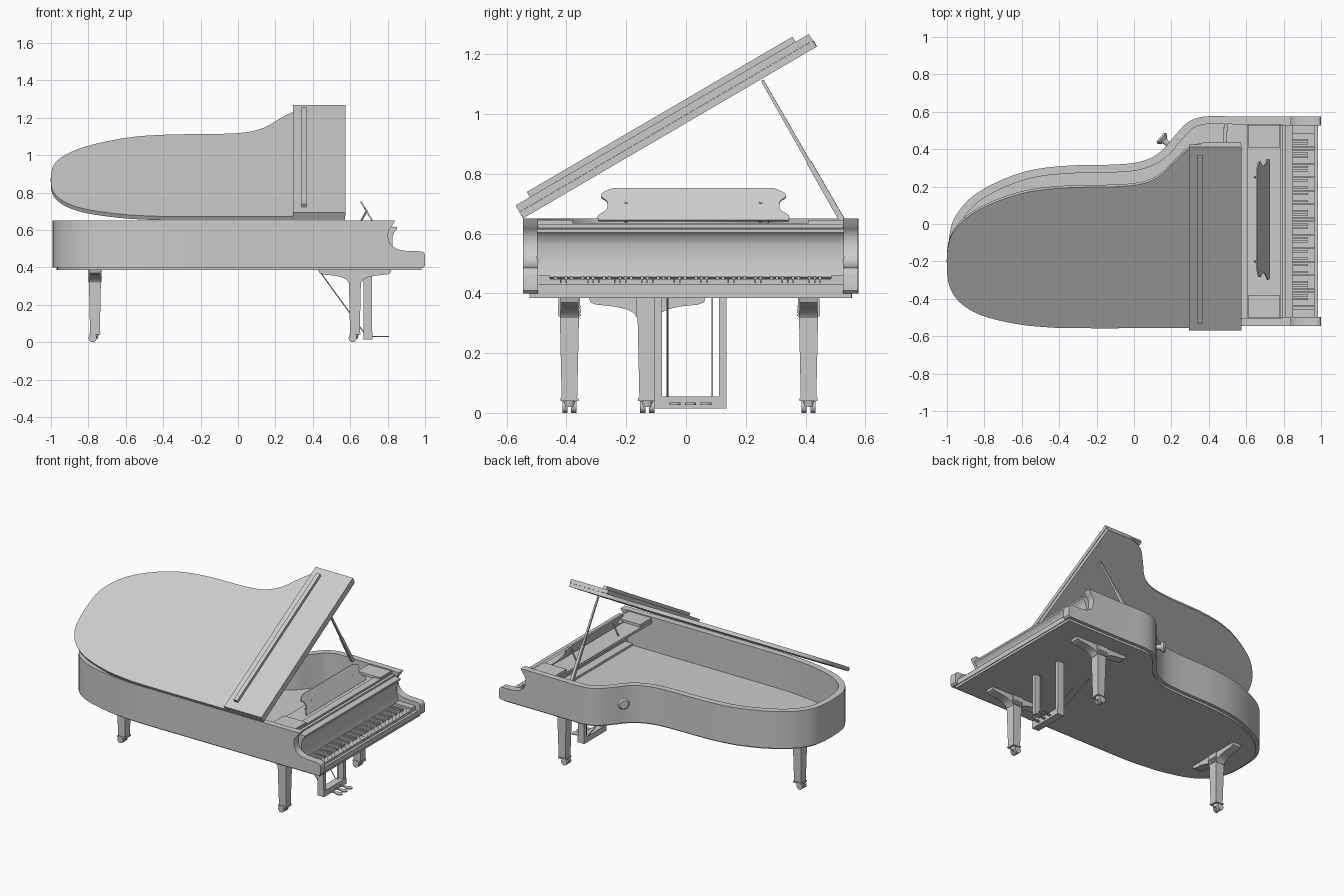
import bpy, bmesh, math
from mathutils import Vector, Matrix

if "Cube" in bpy.data.objects:
    bpy.data.objects.remove(bpy.data.objects["Cube"])

grey = bpy.data.materials.new("plain_grey")
grey.use_nodes = True
grey.diffuse_color = (0.6, 0.6, 0.6, 1)
grey.node_tree.nodes["Principled BSDF"].inputs["Base Color"].default_value = (0.6, 0.6, 0.6, 1)


def finish(name, bm, smooth=True):
    bmesh.ops.recalc_face_normals(bm, faces=bm.faces)
    me = bpy.data.meshes.new(name)
    bm.to_mesh(me)
    bm.free()
    me.materials.append(grey)
    ob = bpy.data.objects.new(name, me)
    bpy.context.collection.objects.link(ob)
    if smooth:
        bpy.ops.object.select_all(action='DESELECT')
        ob.select_set(True)
        bpy.context.view_layer.objects.active = ob
        bpy.ops.object.shade_smooth_by_angle(angle=math.radians(35))
    return ob


def prism(name, pts, h0, h1, place=lambda a, b, h: (a, b, h)):
    """Extrude a 2D profile between two heights, placed by a mapping."""
    bm = bmesh.new()
    low = [bm.verts.new(place(a, b, h0)) for a, b in pts]
    top = [bm.verts.new(place(a, b, h1)) for a, b in pts]
    bm.faces.new(low)
    bm.faces.new(top)
    for i in range(len(pts)):
        j = (i + 1) % len(pts)
        bm.faces.new((low[i], low[j], top[j], top[i]))
    return finish(name, bm)


def add_box(bm, x, y, z):
    mid = [(a + b) / 2 for a, b in (x, y, z)]
    size = [b - a for a, b in (x, y, z)]
    bmesh.ops.create_cube(bm, size=1, matrix=Matrix.Translation(mid) @ Matrix.Diagonal((*size, 1)))


def boxes(name, *items):
    bm = bmesh.new()
    for item in items:
        add_box(bm, *item)
    return finish(name, bm, False)


def rod(name, a, b, r1, r2, sides=16):
    a, b = Vector(a), Vector(b)
    turn = (b - a).to_track_quat('Z', 'Y').to_matrix().to_4x4()
    spin = Matrix.Rotation(math.pi / 4, 4, 'Z')
    bm = bmesh.new()
    bmesh.ops.create_cone(bm, cap_ends=True, segments=sides, radius1=r1, radius2=r2,
                          depth=(b - a).length, matrix=Matrix.Translation((a + b) / 2) @ turn @ spin)
    return finish(name, bm)


def spline(pts, steps=5):
    """Smooth path through the points."""
    v = [Vector(p) for p in pts]
    v = [v[0]] + v + [v[-1]]
    out = []
    for p, q, r, s in zip(v, v[1:], v[2:], v[3:]):
        for k in range(steps):
            t = k / steps
            out.append(0.5 * (2 * q + (r - p) * t + (2 * p - 5 * q + 4 * r - s) * t * t
                              + (3 * q - p - 3 * r + s) * t ** 3))
    return out + [v[-1]]


def inset(path, d):
    out = []
    for i, p in enumerate(path):
        t = (path[min(i + 1, len(path) - 1)] - path[max(i - 1, 0)]).normalized()
        out.append(p + d * Vector((t.y, -t.x)))
    return out


along_y = lambda a, b, h: (a, h, b)
along_x = lambda a, b, h: (h, a, b)

# Case: curved rim, soundboard and bottom board
outline = spline([(.8, -.545), (.2, -.545), (-.3, -.545), (-.45, -.54), (-.62, -.52), (-.8, -.47),
                  (-.91, -.4), (-.97, -.31), (-.99, -.2), (-.985, -.05), (-.95, .05), (-.86, .15),
                  (-.72, .23), (-.55, .288), (-.35, .312), (-.1, .318), (.04, .335), (.14, .385),
                  (.22, .475), (.29, .545), (.38, .575), (.55, .575), (.8, .575)])
prism("rim", outline + inset(outline, .042)[::-1], .4, .65)
board = inset(outline, .022)
prism("bottom_board", [(.98, -.523)] + board + [(.98, .553)], .385, .401)
prism("soundboard", inset(outline, .03), .4, .42)

# Cheeks at both ends of the keyboard
scoop = spline([(.84, .65), (.825, .625), (.807, .6), (.803, .56), (.82, .52), (.86, .495),
                (.91, .488), (.97, .486), (.993, .48), (1, .465)], 4)
cheek = [(.79, .4), (.79, .65)] + [tuple(p) for p in scoop] + [(1, .41), (.99, .4)]
for side, y0, y1 in (("right", -.545, -.496), ("left", .526, .575)):
    prism(side + "_cheek", cheek, y0, y1, along_y)

# Keyboard
boxes("keybed", ((.75, .965), (-.5, .53), (.4, .435)))
boxes("key_slip", ((.965, .985), (-.5, .53), (.4, .432)))
boxes("key_blocks", ((.83, .965), (-.5, -.455), (.43, .46)), ((.83, .965), (.485, .53), (.43, .46)))
k0, step, gap = -.455, .94 / 52, .0004
boxes("white_keys", *[((.82, .968), (k0 + i * step + gap, k0 + (i + 1) * step - gap), (.43, .448))
                      for i in range(52)])
boxes("black_keys", *[((.82, .93), (k0 + i * step - .005, k0 + i * step + .005), (.44, .458))
                      for i in range(1, 52) if (i - 1) % 7 in (0, 2, 3, 5, 6)])
prism("fallboard", [(.8, .44), (.838, .455), (.826, .5), (.826, .56), (.835, .59), (.85, .603),
                    (.85, .615), (.8, .62)], -.498, .528, along_y)

# Top boards around the music desk
boxes("front_rail", ((.735, .783), (-.5, .53), (.61, .636)), ((.79, .81), (-.5, .53), (.61, .63)))
boxes("desk_side_boxes", ((.61, .78), (-.5, -.38), (.615, .645)), ((.61, .78), (.41, .53), (.615, .645)))
boxes("desk_shelf", ((.64, .74), (-.38, .41), (.618, .628)))
boxes("rear_rail", ((.605, .64), (-.5, .53), (.61, .628)))

# Music desk, leaning back, with scalloped ends and struts
half = [(.318, .0), (.32, .018), (.298, .035), (.288, .05), (.29, .075), (.308, .09),
        (.306, .105), (.285, .118), (.265, .126)]
edge = [tuple(p) for p in spline(half, 3)]
desk = edge + [(-a, b) for a, b in edge[::-1]]
lean = math.radians(31)
prism("music_desk", desk, 0, .008, lambda a, b, h: (
    .725 - b * math.sin(lean) - h * math.cos(lean), .025 + a, .645 + b * math.cos(lean) - h * math.sin(lean)))
for i, y in enumerate((-.2, .25)):
    rod(f"desk_strut_{i + 1}", (.645, y, .625), (.69, y, .705), .005, .005, 8)

# Raised lid: main leaf, folded front leaf and ledge strip
tilt = math.radians(30.3)


def on_lid(a, b, h):
    return (a, -.545 + b * math.cos(tilt) - h * math.sin(tilt), .651 + b * math.sin(tilt) + h * math.cos(tilt))


leaf = [(p.x * 1.01, (p.y + .545) * 1.015) for p in outline if p.x < .56]
prism("main_lid", [(.572, 0)] + leaf + [(.572, 1.137)], 0, .024, on_lid)
prism("front_lid_leaf", [(.295, 0), (.575, 0), (.575, 1.137), (.295, 1.137)], .0245, .05, on_lid)
prism("lid_strip", [(.34, .055), (.367, .055), (.367, 1.085), (.34, 1.085)], .05, .07, on_lid)

# Lid prop
foot, tip = Vector((.49, .525, .64)), Vector((.48, .255, 1.113))
rod("prop_lower", foot, foot.lerp(tip, .42), .014, .012, 4)
rod("prop_upper", foot.lerp(tip, .38), tip, .009, .007, 4)

# Knob on the curved side
base, out = Vector((.185, .425, .55)), Vector((-.75, .66, 0)).normalized()
rod("knob_stem", base, base + out * .04, .014, .018)
rod("knob_head", base + out * .03, base + out * .05, .024, .038, 24)
rod("knob_cap", base + out * .05, base + out * .06, .038, .028, 24)


# Legs with shaped brackets and casters
def leg(name, x, y, bracket_along_x):
    root2 = math.sqrt(2)
    rod(name, (x, y, .05), (x, y, .322), .026 * root2, .032 * root2, 4)
    boxes(name + "_block", ((x - .036, x + .036), (y - .036, y + .036), (.322, .386)))
    boxes(name + "_collar", *[((x - .038, x + .038), (y - .038, y + .038), (z, z + .005))
                              for z in (.325, .334, .343, .352)])
    arm = [(.195, .386), (.19, .37), (.17, .362), (.11, .356), (.07, .347), (.045, .335), (.034, .318)]
    c, across = (x, y) if bracket_along_x else (y, x)
    shape = [(c + a, b) for a, b in arm] + [(c - a, b) for a, b in arm[::-1]]
    prism(name + "_bracket", shape, across - .03, across + .03, along_y if bracket_along_x else along_x)
    boxes(name + "_cuff", ((x - .03, x + .03), (y - .03, y + .03), (.04, .05)))
    rod(name + "_caster_stem", (x, y, .02), (x, y, .042), .016, .02)
    for s in (-1, 1):
        rod(name + "_wheel", (x - .012, y + s * .006, .022), (x - .012, y + s * .024, .022), .022, .022, 20)


leg("front_right_leg", .625, -.39, True)
leg("front_left_leg", .625, .41, True)
leg("tail_leg", -.765, -.13, False)

# Pedal lyre
boxes("lyre_posts", ((.67, .717), (-.105, -.08), (.05, .386)), ((.67, .717), (.11, .135), (.05, .386)))
boxes("lyre_thin_rods", ((.685, .693), (-.064, -.06), (.05, .386)), ((.685, .693), (.086, .09), (.05, .386)))
boxes("lyre_box", ((.67, .72), (-.105, .135), (.015, .055)))
for i, y in enumerate((-.037, .015, .067)):
    toe = spline([(.71, -.007), (.75, -.007), (.78, -.017), (.8, -.016), (.808, 0), (.8, .016),
                  (.78, .017), (.75, .007), (.71, .007)], 3)
    prism(f"pedal_{i + 1}", [(p.x, y + p.y) for p in toe], .027, .034)
for i, y in enumerate((-.062, .088)):
    rod(f"lyre_brace_{i + 1}", (.43, y, .388), (.675, y, .05), .003, .003, 8)
